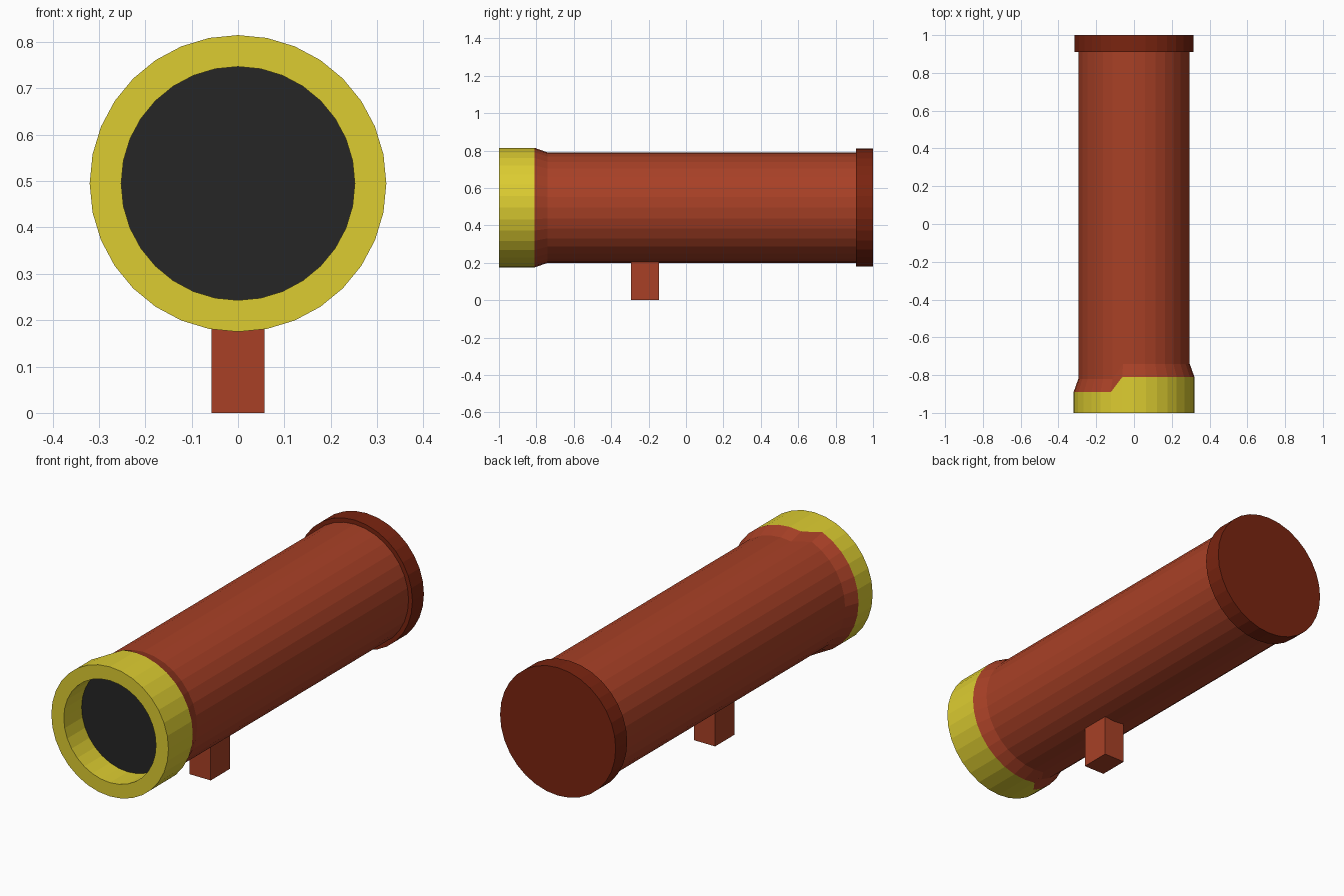
import bpy
import bmesh
import math

SIDES = 32
AXIS_Z = 0.495

cube = bpy.data.objects.get("Cube")
if cube:
    bpy.data.objects.remove(cube, do_unlink=True)


def material(name, rgb):
    linear = [((c / 255 + 0.055) / 1.055) ** 2.4 for c in rgb] + [1.0]
    mat = bpy.data.materials.new(name)
    mat.use_nodes = True
    mat.diffuse_color = linear
    mat.node_tree.nodes["Principled BSDF"].inputs["Base Color"].default_value = linear
    return mat


def finish(name, bm, mat):
    mesh = bpy.data.meshes.new(name)
    bm.to_mesh(mesh)
    bm.free()
    mesh.materials.append(mat)
    obj = bpy.data.objects.new(name, mesh)
    bpy.context.collection.objects.link(obj)
    return obj


def lathe(name, profile, mat, start_cap=False, end_cap=False):
    """Sweep (radius, y, shift) points around the y axis; shift moves the right-hand side."""
    bm = bmesh.new()
    rings = []
    for radius, y, shift in profile:
        ring = []
        for k in range(SIDES):
            a = math.tau * k / SIDES
            dy = shift if math.sin(a) < -0.3 else 0
            ring.append(bm.verts.new((radius * math.sin(a), y + dy,
                                      AXIS_Z + radius * math.cos(a))))
        rings.append(ring)
    for near, far in zip(rings, rings[1:]):
        for k in range(SIDES):
            n = (k + 1) % SIDES
            bm.faces.new((near[k], near[n], far[n], far[k]))
    if start_cap:
        bm.faces.new(rings[0][::-1])
    if end_cap:
        bm.faces.new(rings[-1])
    return finish(name, bm, mat)


red = material("brick red", (168, 64, 38))
dark_red = material("dark red", (122, 36, 16))
yellow = material("yellow", (220, 204, 49))
black = material("lens black", (38, 38, 38))

# Main tube with its flared collar, stepped forward on one side
STEP = -0.08
lathe("tube", [(0.32, -0.81, STEP), (0.295, -0.74, STEP), (0.295, 0.92, 0)], red)

# Hollow front rim and the recessed lens
lathe("front_rim", [(0.252, -0.86, 0), (0.252, -1, 0), (0.32, -1, 0),
                    (0.32, -0.81, STEP)], yellow)
lathe("lens", [(0.252, -0.861, 0), (0.252, -0.86, 0)], black, True, True)

# Back cap
lathe("back_cap", [(0.316, 0.91, 0), (0.316, 1, 0)], dark_red, True, True)

# Mounting post under the tube
bm = bmesh.new()
bmesh.ops.create_cube(bm, size=1)
bmesh.ops.scale(bm, vec=(0.115, 0.15, 0.22), verts=bm.verts)
bmesh.ops.translate(bm, vec=(0, -0.22, 0.11), verts=bm.verts)
finish("mounting_post", bm, red)
